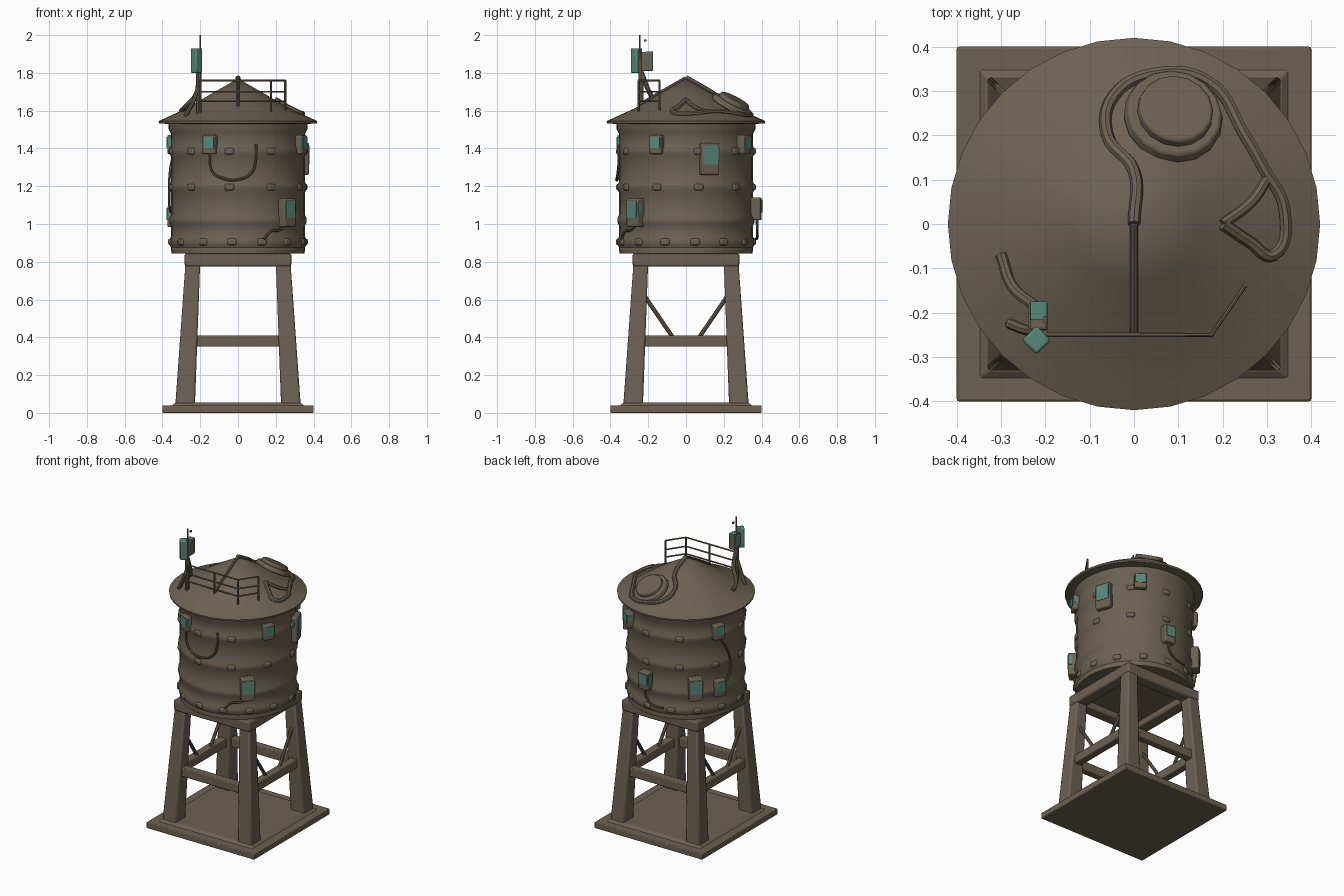
import bpy, bmesh, math
from mathutils import Vector, Matrix

cube = bpy.data.objects.get("Cube")
if cube:
    bpy.data.objects.remove(cube, do_unlink=True)


def material(name, rgb):
    m = bpy.data.materials.new(name)
    m.use_nodes = True
    m.diffuse_color = (*rgb, 1)
    m.node_tree.nodes["Principled BSDF"].inputs["Base Color"].default_value = (*rgb, 1)
    return m


BROWN = material("weathered brown", (0.15, 0.122, 0.088))
TEAL = material("faded teal", (0.10, 0.25, 0.20))


def finish(obj, mat, bevel=0):
    obj.data.materials.clear()
    obj.data.materials.append(mat)
    bpy.ops.object.select_all(action="DESELECT")
    obj.select_set(True)
    bpy.context.view_layer.objects.active = obj
    if bevel:
        mod = obj.modifiers.new("soft_edges", "BEVEL")
        mod.width = bevel
        mod.segments = 2
    bpy.ops.object.shade_smooth_by_angle(angle=math.radians(35))
    return obj


def from_bmesh(name, bm, mat, bevel=0):
    bmesh.ops.recalc_face_normals(bm, faces=bm.faces)
    me = bpy.data.meshes.new(name)
    bm.to_mesh(me)
    bm.free()
    obj = bpy.data.objects.new(name, me)
    bpy.context.collection.objects.link(obj)
    return finish(obj, mat, bevel)


def prism(name, low, high, half_low, half_high, mat=BROWN, bevel=0.005):
    """Tapered square block between two centre points."""
    bm = bmesh.new()
    bmesh.ops.create_cube(bm, size=2)
    for v in bm.verts:
        c, h = (high, half_high) if v.co.z > 0 else (low, half_low)
        v.co = Vector((c[0] + v.co.x * h, c[1] + v.co.y * h, c[2]))
    return from_bmesh(name, bm, mat, bevel)


def box(name, centre, size, mat=BROWN, bevel=0.005, rot=Matrix()):
    bm = bmesh.new()
    m = rot @ Matrix.Translation(centre) @ Matrix.Diagonal((*size, 1))
    bmesh.ops.create_cube(bm, size=1, matrix=m)
    return from_bmesh(name, bm, mat, bevel)


def lathe(name, profile, steps, mat=BROWN):
    bm = bmesh.new()
    verts = [bm.verts.new((0, r, z)) for r, z in profile]
    edges = [bm.edges.new(p) for p in zip(verts, verts[1:])]
    bmesh.ops.spin(bm, geom=verts + edges, axis=(0, 0, 1), cent=(0, 0, 0),
                   angle=math.tau, steps=steps, use_duplicate=False)
    bmesh.ops.remove_doubles(bm, verts=bm.verts, dist=0.0005)
    return from_bmesh(name, bm, mat)


def tube(name, points, radius, smooth=False, mat=BROWN):
    cu = bpy.data.curves.new(name, "CURVE")
    cu.dimensions = "3D"
    cu.bevel_depth = radius
    cu.bevel_resolution = 2
    cu.use_fill_caps = True
    cu.resolution_u = 6
    sp = cu.splines.new("BEZIER")
    sp.bezier_points.add(len(points) - 1)
    for bp, p in zip(sp.bezier_points, points):
        bp.co = p
        bp.handle_left_type = bp.handle_right_type = "AUTO" if smooth else "VECTOR"
    obj = bpy.data.objects.new(name, cu)
    bpy.context.collection.objects.link(obj)
    bpy.ops.object.select_all(action="DESELECT")
    obj.select_set(True)
    bpy.context.view_layer.objects.active = obj
    bpy.ops.object.convert(target="MESH")
    return finish(bpy.context.object, mat)


# Base slab with a shallow raised step
prism("base_slab", (0, 0, 0), (0, 0, 0.04), 0.4, 0.4)
prism("base_step", (0, 0, 0.03), (0, 0, 0.055), 0.36, 0.33)


# Legs lean inward; feet are slightly wider
def leg_offset(z):
    return 0.28 - 0.04 * (z - 0.04) / 0.74


for sx in (-1, 1):
    for sy in (-1, 1):
        side = f"{'left' if sx > 0 else 'right'}_{'front' if sy < 0 else 'back'}"
        a, b = leg_offset(0.04), leg_offset(0.79)
        prism(f"{side}_leg", (sx * a, sy * a, 0.04), (sx * b, sy * b, 0.79), 0.052, 0.039, bevel=0.01)
        # Diagonal struts on the two flanks
        tube(f"{side}_strut", [(sx * 0.25, sy * 0.22, 0.62), (sx * 0.255, sy * 0.07, 0.4)], 0.011)

# Cross beams and the square frame under the tank
for i, name in enumerate(("front", "left", "back", "right")):
    rot = Matrix.Rotation(i * math.pi / 2, 4, "Z")
    box(f"{name}_cross_beam", (0, -0.262, 0.38), (0.48, 0.05, 0.058), rot=rot)
    box(f"{name}_frame_beam", (0, -0.242, 0.81), (0.56, 0.08, 0.07), bevel=0.01, rot=rot)
box("frame_deck", (0, 0, 0.83), (0.56, 0.56, 0.03))

# Tank wall with slightly bulging hoops
wall = [(0, 0.845), (0.352, 0.845), (0.356, 0.87)]
for z in (0.905, 1.02, 1.195, 1.385):
    wall += [(0.354, z - 0.03), (0.363, z - 0.012), (0.363, z + 0.012), (0.354, z + 0.03)]
wall += [(0.356, 1.48), (0.367, 1.5), (0.367, 1.54)]
lathe("tank", wall, 40)

# Hoop clamps
for z, count in ((0.905, 14), (1.195, 10), (1.385, 10)):
    for k in range(count):
        rot = Matrix.Rotation(math.tau * (k + 0.3) / count, 4, "Z")
        box("hoop_clamp", (0.358, 0, z), (0.026, 0.05, 0.035), bevel=0.01, rot=rot)

# Conical roof with a thin overhanging brim
ROOF = [(0, 1.77), (0.14, 1.69), (0.27, 1.613), (0.38, 1.563), (0.42, 1.545)]
lathe("roof", ROOF + [(0.418, 1.533), (0.35, 1.528), (0, 1.528)], 32)


def on_roof(x, y, lift=0.0):
    r = math.hypot(x, y)
    for (r0, z0), (r1, z1) in zip(ROOF, ROOF[1:]):
        if r <= r1:
            return Vector((x, y, z0 + (z1 - z0) * (r - r0) / (r1 - r0) + lift))
    return Vector((x, y, ROOF[-1][1] + lift))


# Pipes lying on the roof
hose = [(0, 0.0), (0, 0.12), (-0.06, 0.2), (-0.045, 0.29), (0.05, 0.34), (0.17, 0.32),
        (0.25, 0.2), (0.29, 0.13), (0.34, 0.03), (0.315, -0.07), (0.26, -0.04), (0.2, 0.0)]
tube("roof_hose", [on_roof(x, y, 0.004) for x, y in hose], 0.014, True)
branch = [(0.3, 0.1), (0.265, 0.05), (0.2, 0.0)]
tube("roof_hose_branch", [on_roof(x, y, 0.004) for x, y in branch], 0.012, True)
tube("roof_front_pipe", [on_roof(0, y, 0.004) for y in (-0.25, -0.14, 0)], 0.009)

# Roof hatch tilted to the slope
tilt = Matrix.Translation(on_roof(0.09, 0.245, 0.012)) @ Matrix.Rotation(math.atan2(0.245, 0.09), 4, "Z") \
    @ Matrix.Rotation(math.radians(29), 4, "Y")
for name, radius, depth, lift in (("hatch_rim", 0.115, 0.03, 0), ("hatch_lid", 0.09, 0.05, 0.012)):
    bm = bmesh.new()
    bmesh.ops.create_cone(bm, cap_ends=True, segments=16, radius1=radius, radius2=radius * 0.93,
                          depth=depth, matrix=tilt @ Matrix.Translation((0, 0, lift)))
    from_bmesh(name, bm, BROWN, 0.006)

# Guard rail
posts = [(-0.2, -0.25), (0, -0.25), (0.175, -0.25), (0.25, -0.14)]
for x, y in posts:
    tube("rail_post", [on_roof(x, y, -0.02), (x, y, 1.76)], 0.006)
for z in (1.76, 1.7, 1.65):
    tube("guard_rail", [(x, y, z) for x, y in posts], 0.005)

# Aerial mast with two panels
tube("mast", [on_roof(-0.208, -0.238, -0.02), (-0.208, -0.238, 1.9)], 0.014)
tube("mast_brace", [(-0.3, -0.07, 1.6), (-0.275, -0.14, 1.625), (-0.22, -0.19, 1.69),
                    (-0.21, -0.235, 1.8)], 0.013, True)
tube("mast_foot", [on_roof(-0.28, -0.225), (-0.24, -0.24, 1.64), (-0.21, -0.24, 1.72)], 0.012, True)
tube("whip_aerial", [(-0.2, -0.245, 1.88), (-0.2, -0.245, 2.0)], 0.005)
box("aerial_tip", (-0.2, -0.215, 1.972), (0.008, 0.014, 0.012), bevel=0)
diag = Matrix.Translation((-0.22, -0.262, 1.865)) @ Matrix.Rotation(math.radians(45), 4, "Z")
box("front_panel", (0, 0, 0), (0.046, 0.046, 0.13), TEAL, 0.006, diag)
box("rear_panel", (-0.215, -0.207, 1.86), (0.04, 0.065, 0.1), BROWN, 0.006)
box("rear_panel_paint", (-0.215, -0.195, 1.911), (0.038, 0.04, 0.006), TEAL, 0)
box("rear_panel_side_paint", (-0.236, -0.207, 1.87), (0.005, 0.055, 0.07), TEAL, 0)

# Equipment boxes: azimuth in degrees, height, width, tall, outer radius
boxes = [(-114, 1.42, 0.075, 0.1, 0.385), (-46, 1.06, 0.085, 0.15, 0.4),
         (-25, 1.42, 0.07, 0.1, 0.39), (20, 1.345, 0.1, 0.17, 0.385),
         (56, 1.42, 0.075, 0.1, 0.395), (84, 1.08, 0.075, 0.12, 0.4),
         (134, 1.06, 0.085, 0.15, 0.4), (159, 1.04, 0.07, 0.11, 0.39),
         (157, 1.42, 0.07, 0.1, 0.395)]
for az, z, w, h, out in boxes:
    rot = Matrix.Rotation(math.radians(az), 4, "Z")
    box("equipment_box", (out - 0.035, 0, z), (0.07, w, h), bevel=0.008, rot=rot)
    box("box_paint", (out, 0, z + h * 0.12), (0.006, w * 0.84, h * 0.58), TEAL, 0, rot)
    box("box_side_paint", (out - 0.016, w / 2, z + h * 0.15), (0.02, 0.005, h * 0.4), TEAL, 0, rot)


# Hanging cables follow the wall: azimuth in degrees, height
def cable(name, path, radius=0.007, reach=0.368):
    pts = [(reach * math.cos(math.radians(a)), reach * math.sin(math.radians(a)), z) for a, z in path]
    tube(name, pts, radius, True)


cable("front_cable", [(-114, 1.38), (-112, 1.28), (-104, 1.245), (-90, 1.235), (-79, 1.27),
                      (-75, 1.34), (-75, 1.42)])
cable("lower_cable", [(-46, 1.0), (-52, 0.97), (-62, 0.96), (-68, 0.92)])
cable("back_cable", [(84, 1.04), (85, 0.97), (92, 0.93), (104, 0.92)], reach=0.378)
cable("side_cable", [(157, 1.38), (166, 1.3), (172, 1.18), (168, 1.08), (159, 1.05)])
